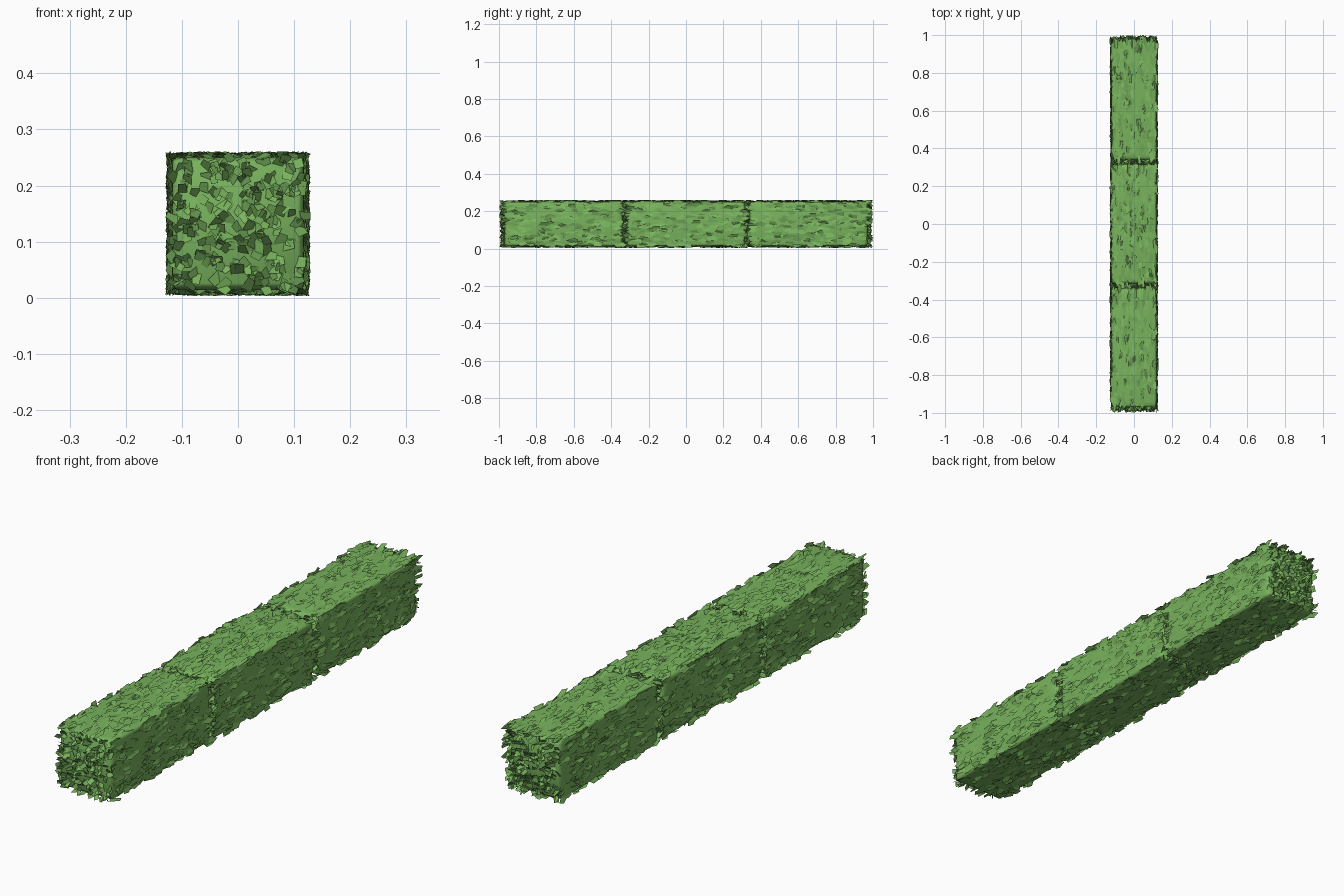
import bpy, bmesh, math, random
from mathutils import Vector, Matrix

cube = bpy.data.objects.get("Cube")
if cube:
    bpy.data.objects.remove(cube, do_unlink=True)
random.seed(7)

green = bpy.data.materials.new("leaf_green")
green.use_nodes = True
colour = (0.19, 0.45, 0.11, 1)
green.diffuse_color = colour
green.node_tree.nodes["Principled BSDF"].inputs["Base Color"].default_value = colour

BLOCK = Vector((0.236, 0.63, 0.236))   # size of one hedge block core
SPACING, HEIGHT = 0.655, 0.132
LEAVES_PER_FACE = 230


def make_object(name, bm, location):
    mesh = bpy.data.meshes.new(name)
    bm.to_mesh(mesh)
    bm.free()
    mesh.materials.append(green)
    obj = bpy.data.objects.new(name, mesh)
    obj.location = location
    bpy.context.collection.objects.link(obj)
    return obj


def block_core():
    """Softly rounded block, stretched from a unit cube."""
    bm = bmesh.new()
    bmesh.ops.create_cube(bm, size=1)
    bmesh.ops.bevel(bm, geom=bm.edges[:], offset=0.05, segments=3,
                    profile=0.5, affect='EDGES')
    bmesh.ops.scale(bm, vec=BLOCK, verts=bm.verts)
    for face in bm.faces:
        face.smooth = True
    return bm


def add_leaf(bm, frame, u, v):
    """One tapered card rooted at the surface and tilted outwards."""
    length, width = random.uniform(0.07, 0.115), random.uniform(0.06, 0.09)
    tip = width * random.uniform(0.65, 0.9)
    tilt = random.uniform(0.1, 0.6)
    spin = random.uniform(0, math.tau)
    place = (frame @ Matrix.Translation((u, v, 0.5))
             @ Matrix.Rotation(spin, 4, 'Z')
             @ Matrix.Rotation(random.uniform(-0.25, 0.25), 4, 'Y')
             @ Matrix.Rotation(tilt, 4, 'X'))
    corners = [(-width / 2, -length / 4), (width / 2, -length / 4),
               (tip / 2, length * 0.75), (-tip / 2, length * 0.75)]
    verts = []
    for x, y in corners:
        p = place @ Vector((x, y, 0))
        p = Vector([max(-0.547, min(0.547, c)) for c in p])
        verts.append(bm.verts.new(p))
    bm.faces.new(verts)


def block_leaves():
    bm = bmesh.new()
    for axis in (Vector((1, 0, 0)), Vector((0, 1, 0)), Vector((0, 0, 1))):
        for sign in (-1, 1):
            frame = (axis * sign).to_track_quat('Z', 'Y').to_matrix().to_4x4()
            for _ in range(LEAVES_PER_FACE):
                add_leaf(bm, frame, random.uniform(-0.49, 0.49),
                         random.uniform(-0.49, 0.49))
    bmesh.ops.scale(bm, vec=BLOCK, verts=bm.verts)
    return bm


# Three blocks in a row
for i, place in enumerate(("front", "middle", "back")):
    location = (0, (i - 1) * SPACING, HEIGHT)
    make_object(place + "_hedge_core", block_core(), location)
    make_object(place + "_hedge_leaves", block_leaves(), location)
